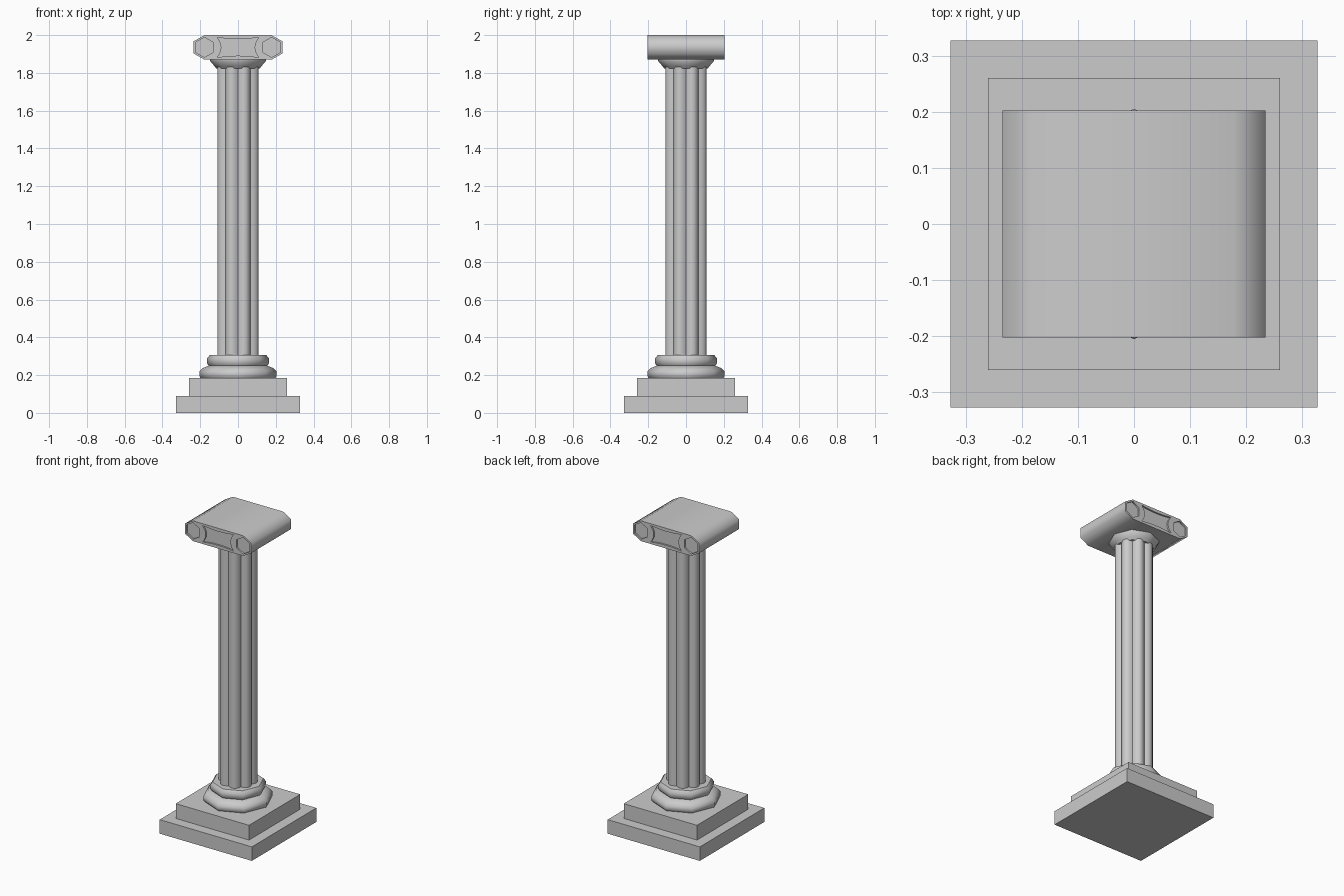
import bpy, bmesh
from math import sin, cos, pi, radians

cube = bpy.data.objects.get("Cube")
if cube:
    bpy.data.objects.remove(cube, do_unlink=True)

STONE = (0.6, 0.6, 0.6, 1)
stone = bpy.data.materials.new("grey stone")
stone.use_nodes = True
stone.diffuse_color = STONE
stone.node_tree.nodes["Principled BSDF"].inputs["Base Color"].default_value = STONE


def finish(name, bm, smooth=None):
    bmesh.ops.recalc_face_normals(bm, faces=bm.faces)
    mesh = bpy.data.meshes.new(name)
    bm.to_mesh(mesh)
    bm.free()
    mesh.materials.append(stone)
    obj = bpy.data.objects.new(name, mesh)
    bpy.context.collection.objects.link(obj)
    if smooth:
        shade(obj, smooth)
    return obj


def select(obj):
    bpy.ops.object.select_all(action='DESELECT')
    obj.select_set(True)
    bpy.context.view_layer.objects.active = obj


def shade(obj, degrees):
    select(obj)
    bpy.ops.object.shade_smooth_by_angle(angle=radians(degrees))


def prism(name, points, offset, smooth=None):
    """Extrude a closed loop of 3D points along offset."""
    bm = bmesh.new()
    face = bm.faces.new([bm.verts.new(p) for p in points])
    new = bmesh.ops.extrude_face_region(bm, geom=[face], use_keep_orig=True)
    verts = [v for v in new["geom"] if isinstance(v, bmesh.types.BMVert)]
    bmesh.ops.translate(bm, verts=verts, vec=offset)
    return finish(name, bm, smooth)


def turned(name, profile, smooth=50, sides=8):
    """Stack of eight-sided rings given as (radius, height), capped at both ends."""
    bm = bmesh.new()
    rings = [[bm.verts.new((r * cos(2 * pi * k / sides), r * sin(2 * pi * k / sides), z))
              for k in range(sides)] for r, z in profile]
    for low, high in zip(rings, rings[1:]):
        for k in range(sides):
            n = (k + 1) % sides
            bm.faces.new((low[k], low[n], high[n], high[k]))
    bm.faces.new(rings[0])
    bm.faces.new(rings[-1])
    return finish(name, bm, smooth)


def slab(name, half, bottom, top):
    corners = [(-half, -half), (half, -half), (half, half), (-half, half)]
    return prism(name, [(x, y, bottom) for x, y in corners], (0, 0, top - bottom))


# Stepped plinth
slab("lower_step", 0.327, 0, 0.09)
slab("upper_step", 0.26, 0.09, 0.185)

# Moulded foot
turned("base_lower_ring", [(0.198, 0.185), (0.205, 0.195), (0.205, 0.218),
                           (0.185, 0.238), (0.155, 0.25)])
turned("base_upper_ring", [(0.15, 0.245), (0.164, 0.262), (0.164, 0.288),
                           (0.15, 0.306)])

# Shaft with eight rounded ribs meeting in creases
LOBES, STEPS = 8, 6
outline = []
for i in range(LOBES * STEPS):
    a = 2 * pi * i / (LOBES * STEPS)
    r = 0.095 + 0.021 * sin(pi * (i % STEPS) / STEPS)
    outline.append((r * cos(a), r * sin(a), 0.29))
prism("shaft", outline, (0, 0, 1.54), smooth=40)

# Flared neck under the capital
turned("capital_neck", [(0.114, 1.822), (0.124, 1.835), (0.147, 1.862), (0.147, 1.872)])

# Capital block with six-sided scroll ends
MID, SCROLL_X, DEPTH = 1.935, 0.178, 0.2025


def hexagon(cx, radius):
    return [(cx + radius * sin(k * pi / 3), MID + radius * cos(k * pi / 3)) for k in range(6)]


right, left = hexagon(SCROLL_X, 0.065), hexagon(-SCROLL_X, 0.065)
block_outline = right[:4] + left[3:] + left[:1]
capital = prism("capital_block", [(x, -DEPTH, z) for x, z in block_outline],
                (0, 2 * DEPTH, 0))

# Recessed scroll eyes and bowed centre panel on front and back
panel = []
for sx, sz, horizontal in ((-1, 1, 1), (1, 1, 0), (1, -1, 1), (-1, -1, 0)):
    for k in range(6):
        t = k / 6
        bow = 4 * t * (1 - t)
        along = 1 - 2 * t
        if horizontal:
            panel.append((sx * 0.11 * along, MID + sz * (0.053 - 0.009 * bow)))
        else:
            panel.append((sx * (0.11 - 0.022 * bow), MID + sz * 0.053 * along))

for side in (-1, 1):
    for shape in (hexagon(-SCROLL_X, 0.053), panel, hexagon(SCROLL_X, 0.053)):
        cutter = prism("recess_cutter", [(x, side * (DEPTH - 0.01), z) for x, z in shape],
                       (0, side * 0.05, 0))
        cutter.hide_render = True
        mod = capital.modifiers.new("recess", 'BOOLEAN')
        mod.operation = 'DIFFERENCE'
        mod.solver = 'EXACT'
        mod.object = cutter
        select(capital)
        bpy.ops.object.modifier_apply(modifier=mod.name)
        bpy.data.objects.remove(cutter, do_unlink=True)
shade(capital, 65)
